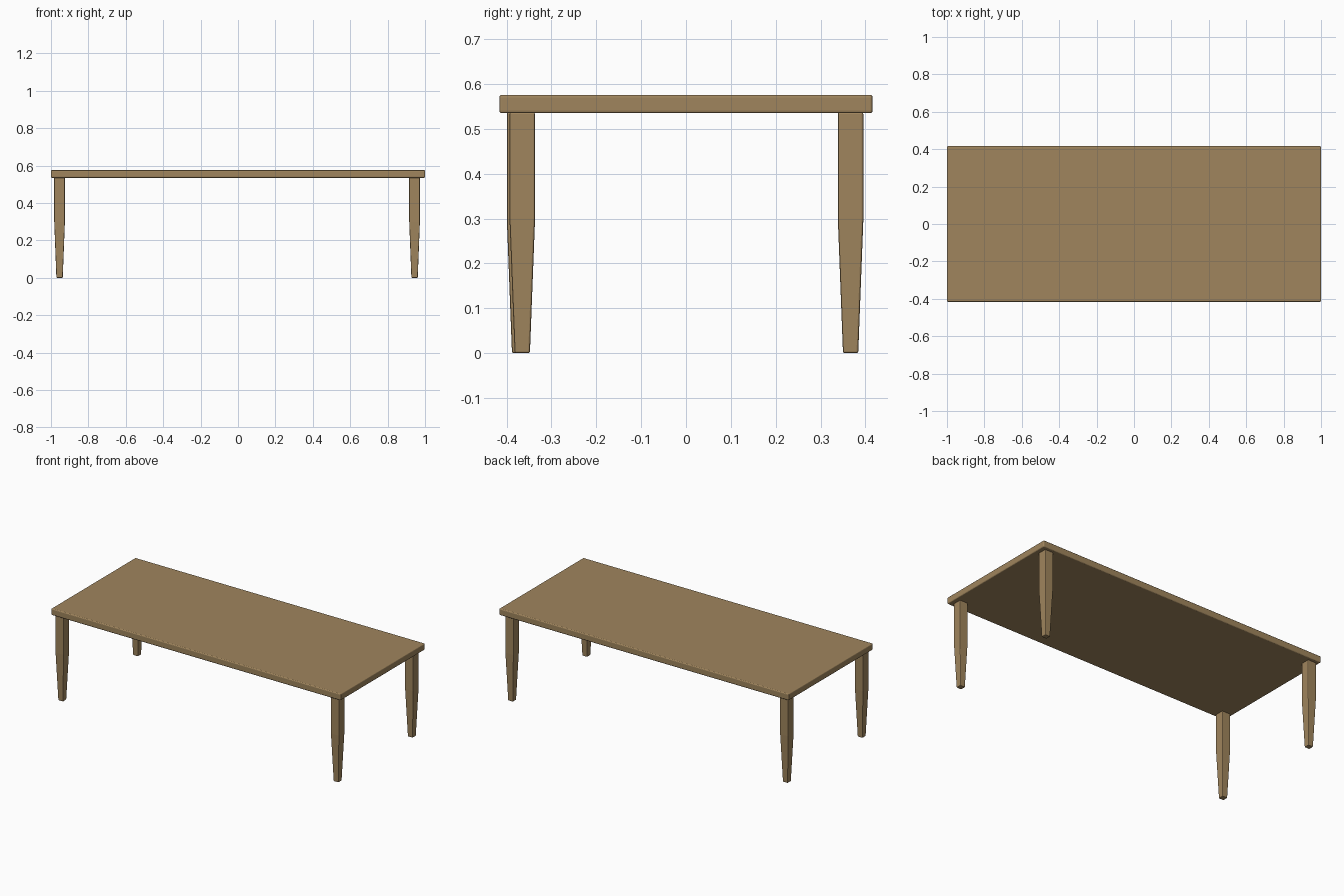
import bpy, bmesh

if "Cube" in bpy.data.objects:
    bpy.data.objects.remove(bpy.data.objects["Cube"])

wood = bpy.data.materials.new("light_brown_wood")
wood.diffuse_color = (0.35, 0.235, 0.11, 1)
wood.use_nodes = True
wood.node_tree.nodes["Principled BSDF"].inputs["Base Color"].default_value = wood.diffuse_color


def finish(bm, name, bevel, segments):
    """Turn a bmesh into a named object with softened edges."""
    bmesh.ops.recalc_face_normals(bm, faces=bm.faces)
    me = bpy.data.meshes.new(name)
    bm.to_mesh(me)
    bm.free()
    ob = bpy.data.objects.new(name, me)
    bpy.context.collection.objects.link(ob)
    me.materials.append(wood)
    mod = ob.modifiers.new("soft_edges", 'BEVEL')
    mod.width = bevel
    mod.segments = segments
    mod.limit_method = 'ANGLE'
    mod.angle_limit = 0.8
    return ob


def stacked_squares(levels, x=0, y=0):
    """Loft rectangles given as (half x, half y, z)."""
    bm = bmesh.new()
    rings = [[bm.verts.new((x + sx * hx, y + sy * hy, z))
              for sx, sy in ((-1, -1), (1, -1), (1, 1), (-1, 1))]
             for hx, hy, z in levels]
    for a, b in zip(rings, rings[1:]):
        for i in range(4):
            j = (i + 1) % 4
            bm.faces.new((a[i], a[j], b[j], b[i]))
    bm.faces.new(rings[0][::-1])
    bm.faces.new(rings[-1])
    return bm


# table top with rounded edges
finish(stacked_squares([(1.0, 0.416, 0.535), (1.0, 0.416, 0.576)]),
       "table_top", 0.006, 3)

# four legs, straight above and tapered below
legs = {
    "front_left_leg": (-0.954, -0.371),
    "front_right_leg": (0.944, -0.365),
    "back_left_leg": (-0.954, 0.367),
    "back_right_leg": (0.944, 0.367),
}
for name, (x, y) in legs.items():
    finish(stacked_squares([(0.017, 0.017, 0), (0.0285, 0.0285, 0.30),
                            (0.0285, 0.0285, 0.537)], x, y), name, 0.004, 2)
